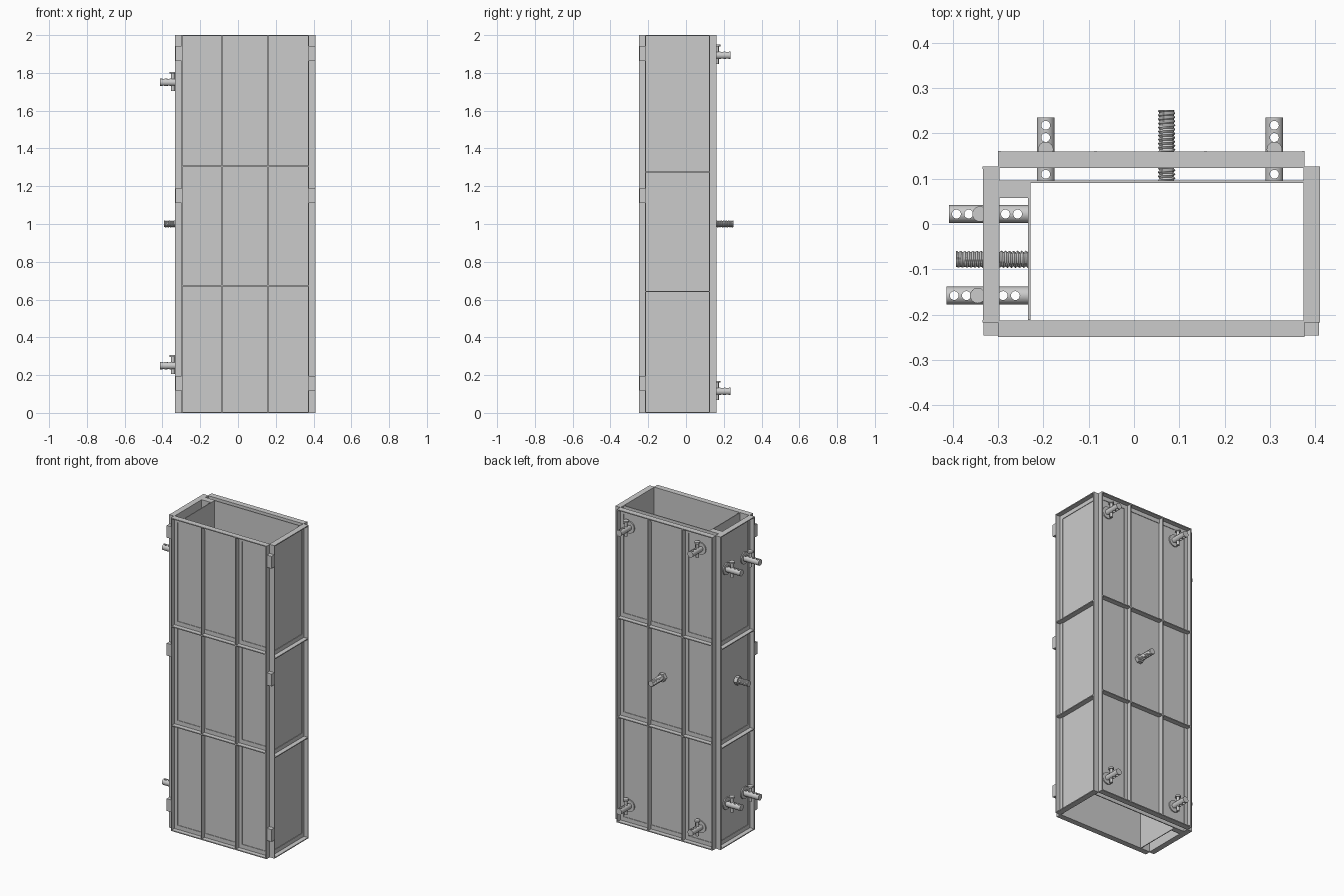
import bpy, bmesh, math
from mathutils import Matrix, Vector

if "Cube" in bpy.data.objects:
    bpy.data.objects.remove(bpy.data.objects["Cube"])

H = 2.0          # overall height
DEPTH = 0.037    # depth of the frame bars


def finish(name, bm, smooth=False, matrix=None):
    bmesh.ops.recalc_face_normals(bm, faces=bm.faces)
    me = bpy.data.meshes.new(name)
    bm.to_mesh(me)
    bm.free()
    ob = bpy.data.objects.new(name, me)
    bpy.context.collection.objects.link(ob)
    if matrix:
        ob.matrix_world = matrix
    if smooth:
        bpy.ops.object.select_all(action='DESELECT')
        ob.select_set(True)
        bpy.context.view_layer.objects.active = ob
        bpy.ops.object.shade_smooth_by_angle(angle=math.radians(35))
    return ob


def box(bm, lo, hi, place=Vector):
    vs = bmesh.ops.create_cube(bm, size=1)['verts']
    for v in vs:
        v.co = place([lo[i] if v.co[i] < 0 else hi[i] for i in range(3)])


def cyl(bm, r, a, b, seg=24):
    """Closed cylinder between points a and b."""
    a, b = Vector(a), Vector(b)
    d = b - a
    m = Matrix.Translation((a + b) / 2) @ d.to_track_quat('Z', 'Y').to_matrix().to_4x4()
    bmesh.ops.create_cone(bm, cap_ends=True, segments=seg, radius1=r, radius2=r,
                          depth=d.length, matrix=m)


def panel(name, u0, u1, uprights, rails, place):
    """Sheet stiffened by angle bars: standing web plus a flange on the sheet."""
    t, w, skin, fl = 0.006, 0.028, 0.004, 0.008
    bm = bmesh.new()
    box(bm, (u0, 0, 0), (u1, skin, H), place)
    for u, s in [(u0, 1), (u1, -1)] + uprights:
        for width, v in ((t, DEPTH), (w, fl)):
            a, b = sorted((u, u + s * width))
            box(bm, (a, 0, 0), (b, v, H), place)
    for z, s in [(0, 1), (H, -1)] + [(r, 1) for r in rails]:
        for width, v in ((t, DEPTH - 0.0005), (w + 0.004, fl - 0.0005)):
            a, b = sorted((z, z + s * width))
            box(bm, (u0, 0, a), (u1, v, b), place)
    finish(name, bm)


# Four framed panels
cols = [(-0.082, -1), (0.155, 1)]
panel("front_panel", -0.30, 0.377, cols, [0.67, 1.303],
      lambda p: Vector((p[0], -0.213 - p[1], p[2])))
panel("back_panel", -0.30, 0.377, cols, [0.67, 1.303],
      lambda p: Vector((p[0], 0.124 + p[1], p[2])))
panel("right_panel", -0.218, 0.127, [], [0.64, 1.272],
      lambda p: Vector((0.374 + p[1], p[0], p[2])))
panel("left_panel", -0.218, 0.127, [], [0.64, 1.272],
      lambda p: Vector((-0.297 - p[1], p[0], p[2])))

# Movable inner plates and their corner block
for name, lo, hi in [
        ("inner_back_plate", (-0.297, 0.090, 0), (0.375, 0.096, H)),
        ("inner_left_plate", (-0.234, -0.212, 0), (-0.229, 0.06, H)),
        ("inner_corner_block", (-0.297, 0.057, 0), (-0.229, 0.0905, H))]:
    bm = bmesh.new()
    box(bm, lo, hi)
    finish(name, bm)

# Hinge blocks on both front corners
for side, x0, x1 in (("left", -0.332, -0.299), ("right", 0.376, 0.409)):
    for i, z in enumerate((0.157, 1.15, 1.903)):
        bm = bmesh.new()
        box(bm, (x0, -0.246, z - 0.039), (x1, -0.216, z + 0.039))
        finish(f"{side}_hinge_{i}", bm)


def axis_matrix(origin, d):
    """Local z runs along d, local x is world up."""
    d, up = Vector(d), Vector((0, 0, 1))
    y = d.cross(up)
    m = Matrix((up, y, d)).transposed().to_4x4()
    return Matrix.Translation(origin) @ m


def guide_pin(name, origin, d, length, lock, skin_at):
    """Drilled round bar with a collar on the sheet and a vertical locking pin."""
    m = axis_matrix(origin, d)
    bm = bmesh.new()
    cyl(bm, 0.0195, (0, 0, 0), (0, 0, length), 32)
    bar = finish(name, bm, True, m)
    bm = bmesh.new()
    h = length - 0.017
    while h > 0.012:
        cyl(bm, 0.0098, (-0.05, 0, h), (0.05, 0, h), 20)
        h -= 0.027
    cutter = finish(name + "_hole_cutter", bm, False, m)
    cutter.hide_render = True
    cutter.hide_set(True)
    mod = bar.modifiers.new("holes", 'BOOLEAN')
    mod.operation, mod.solver, mod.object = 'DIFFERENCE', 'EXACT', cutter
    bm = bmesh.new()
    cyl(bm, 0.038, (0, 0, skin_at), (0, 0, skin_at + 0.01), 32)
    finish(name + "_collar", bm, True, m)
    bm = bmesh.new()
    cyl(bm, 0.009, (-0.045, 0, lock), (0.05, 0, lock), 20)
    cyl(bm, 0.017, (0.046, 0, lock), (0.056, 0, lock), 24)
    finish(name + "_lock", bm, True, m)


def threaded_rod(name, origin, d, length, skin_at):
    """Screw with a helical thread and a hexagonal nut on the sheet."""
    m = axis_matrix(origin, d)
    bm = bmesh.new()
    seg, pitch, step = 24, 0.009, 4
    n = int(length / pitch * step)
    rings = []
    for i in range(n + 1):
        z = length * i / n
        ring = []
        for j in range(seg):
            phase = (z / pitch - j / seg) % 1
            r = 0.0155 + 0.004 * (1 - abs(2 * phase - 1))
            a = 2 * math.pi * j / seg
            ring.append(bm.verts.new((r * math.cos(a), r * math.sin(a), z)))
        rings.append(ring)
    for a, b in zip(rings, rings[1:]):
        for j in range(seg):
            k = (j + 1) % seg
            bm.faces.new((a[j], a[k], b[k], b[j]))
    bm.faces.new(rings[0])
    bm.faces.new(rings[-1])
    finish(name, bm, False, m)
    bm = bmesh.new()
    cyl(bm, 0.028, (0, 0, skin_at), (0, 0, skin_at + 0.025), 6)
    finish(name + "_nut", bm, False, m)


# Adjusters through the back panel
BACK, LEFT = (0, 1, 0), (-1, 0, 0)
for i, (x, z) in enumerate([(x, z) for x in (-0.195, 0.31) for z in (0.114, 1.893)]):
    guide_pin(f"back_guide_pin_{i}", (x, 0.094, z), BACK, 0.141, 0.0705, 0.031)
threaded_rod("back_threaded_rod", (0.072, 0.094, 1.0), BACK, 0.158, 0.031)

# Adjusters through the left panel
for i, (y, tip) in enumerate(((0.022, 0.409), (-0.158, 0.414))):
    for j, z in enumerate((0.25, 1.75)):
        L = tip - 0.232
        guide_pin(f"left_guide_pin_{i}_{j}", (-0.232, y, z), LEFT, L, L - 0.069, 0.066)
threaded_rod("left_threaded_rod", (-0.232, -0.078, 1.0), LEFT, 0.161, 0.066)
